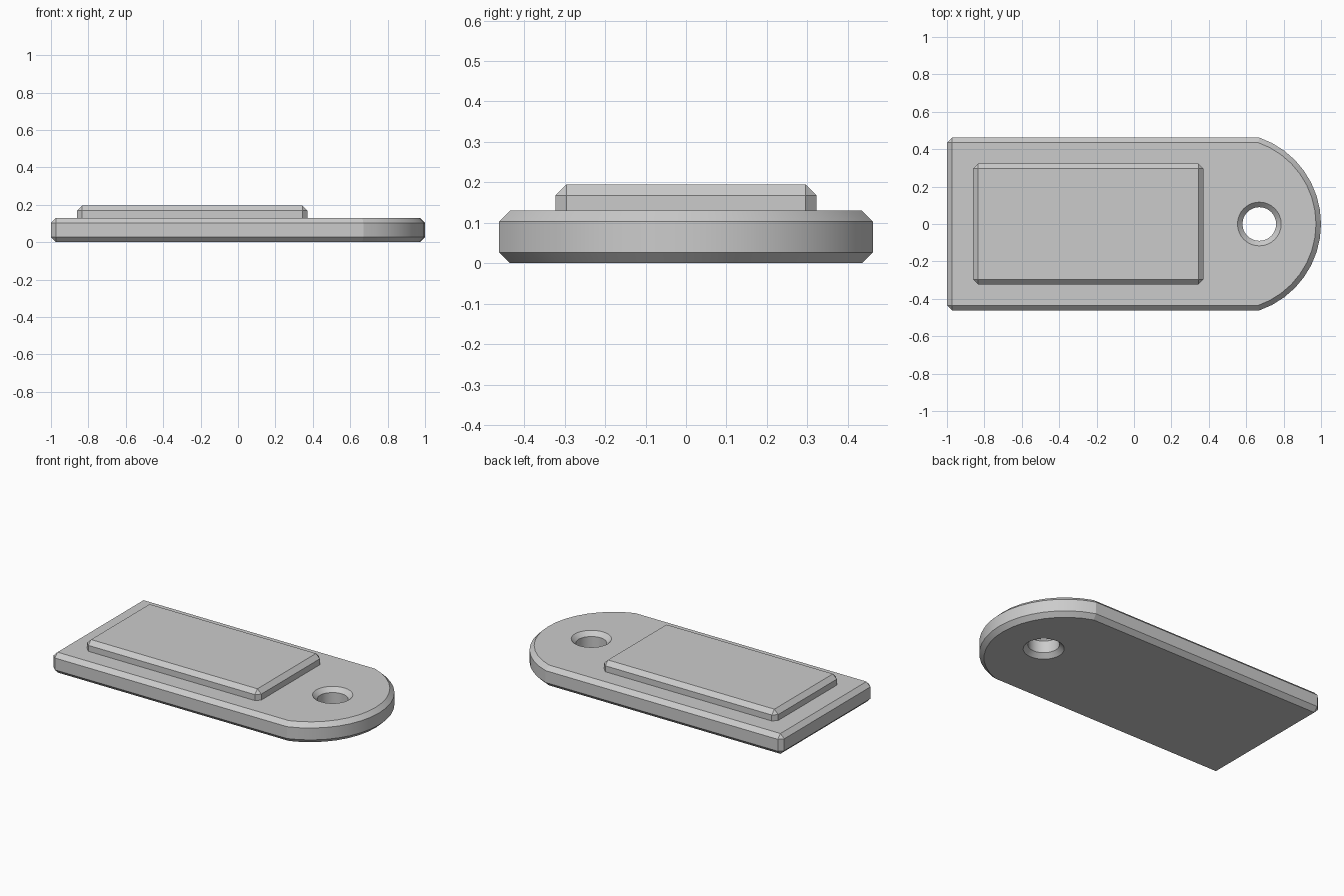
import bpy
import bmesh
from math import asin, cos, sin, pi, radians

cube = bpy.data.objects.get("Cube")
if cube:
    bpy.data.objects.remove(cube, do_unlink=True)

grey = bpy.data.materials.new("plain_grey")
grey.use_nodes = True
grey.diffuse_color = (0.6, 0.6, 0.6, 1)
grey.node_tree.nodes["Principled BSDF"].inputs["Base Color"].default_value = grey.diffuse_color

CHAMFER = 0.027
BODY_TOP = 0.13
HALF_WIDTH = 0.462
SHOULDER = 0.67      # where the rounded end begins


def make_object(name, bm):
    bmesh.ops.recalc_face_normals(bm, faces=bm.faces[:])
    mesh = bpy.data.meshes.new(name)
    bm.to_mesh(mesh)
    bm.free()
    mesh.materials.append(grey)
    obj = bpy.data.objects.new(name, mesh)
    bpy.context.collection.objects.link(obj)
    return obj


def chamfered_prism(name, outline, bottom, top, chamfer_base):
    """Extrude an outline and chamfer its sharp edges."""
    bm = bmesh.new()
    base = bm.faces.new([bm.verts.new((x, y, bottom)) for x, y in outline])
    ext = bmesh.ops.extrude_face_region(bm, geom=[base], use_keep_orig=True)
    for v in ext["geom"]:
        if isinstance(v, bmesh.types.BMVert):
            v.co.z = top
    bmesh.ops.recalc_face_normals(bm, faces=bm.faces[:])
    edges = [e for e in bm.edges if e.calc_face_angle(0) > radians(35)
             and (chamfer_base or any(v.co.z > bottom + 0.001 for v in e.verts))]
    bmesh.ops.bevel(bm, geom=edges, offset=CHAMFER, segments=1, profile=0.5,
                    affect='EDGES', clamp_overlap=False)
    return make_object(name, bm)


def smooth(obj):
    bpy.ops.object.select_all(action='DESELECT')
    obj.select_set(True)
    bpy.context.view_layer.objects.active = obj
    bpy.ops.object.shade_smooth_by_angle(angle=radians(15))


# Tag body: square at one end, shallow arc at the other
sagitta = 1 - SHOULDER
radius = (HALF_WIDTH ** 2 + sagitta ** 2) / (2 * sagitta)
sweep = asin(HALF_WIDTH / radius)
steps = 16
arc = [(1 - radius + radius * cos(a), radius * sin(a))
       for a in (sweep * (2 * i / steps - 1) for i in range(steps + 1))]
body = chamfered_prism("tag_body", [(-1, -HALF_WIDTH)] + arc + [(-1, HALF_WIDTH)],
                       0, BODY_TOP, True)

# Countersunk hole cutter
bore = 0.09
flare = CHAMFER + 0.03
profile = [(bore + flare, -0.03), (bore, CHAMFER),
           (bore, BODY_TOP - CHAMFER), (bore + flare, BODY_TOP + 0.03)]
sides = 32
bm = bmesh.new()
rings = [[bm.verts.new((SHOULDER + r * cos(2 * pi * i / sides),
                        r * sin(2 * pi * i / sides), z)) for i in range(sides)]
         for r, z in profile]
for low, high in zip(rings, rings[1:]):
    for i in range(sides):
        j = (i + 1) % sides
        bm.faces.new((low[i], low[j], high[j], high[i]))
bm.faces.new(rings[0])
bm.faces.new(rings[-1])
cutter = make_object("hole_cutter", bm)
cutter.hide_render = True
cutter.hide_viewport = True

cut = body.modifiers.new("hole", 'BOOLEAN')
cut.operation = 'DIFFERENCE'
cut.solver = 'EXACT'
cut.object = cutter

# Bake the cut so that edge sharpness follows the finished shape
depsgraph = bpy.context.evaluated_depsgraph_get()
finished = bpy.data.meshes.new_from_object(body.evaluated_get(depsgraph))
body.modifiers.clear()
body.data = finished
bpy.data.objects.remove(cutter, do_unlink=True)
smooth(body)

# Raised rectangular panel
left, right, half = -0.86, 0.372, 0.323
panel = chamfered_prism("raised_panel",
                        [(left, -half), (right, -half), (right, half), (left, half)],
                        BODY_TOP - 0.01, 0.195, False)
smooth(panel)
